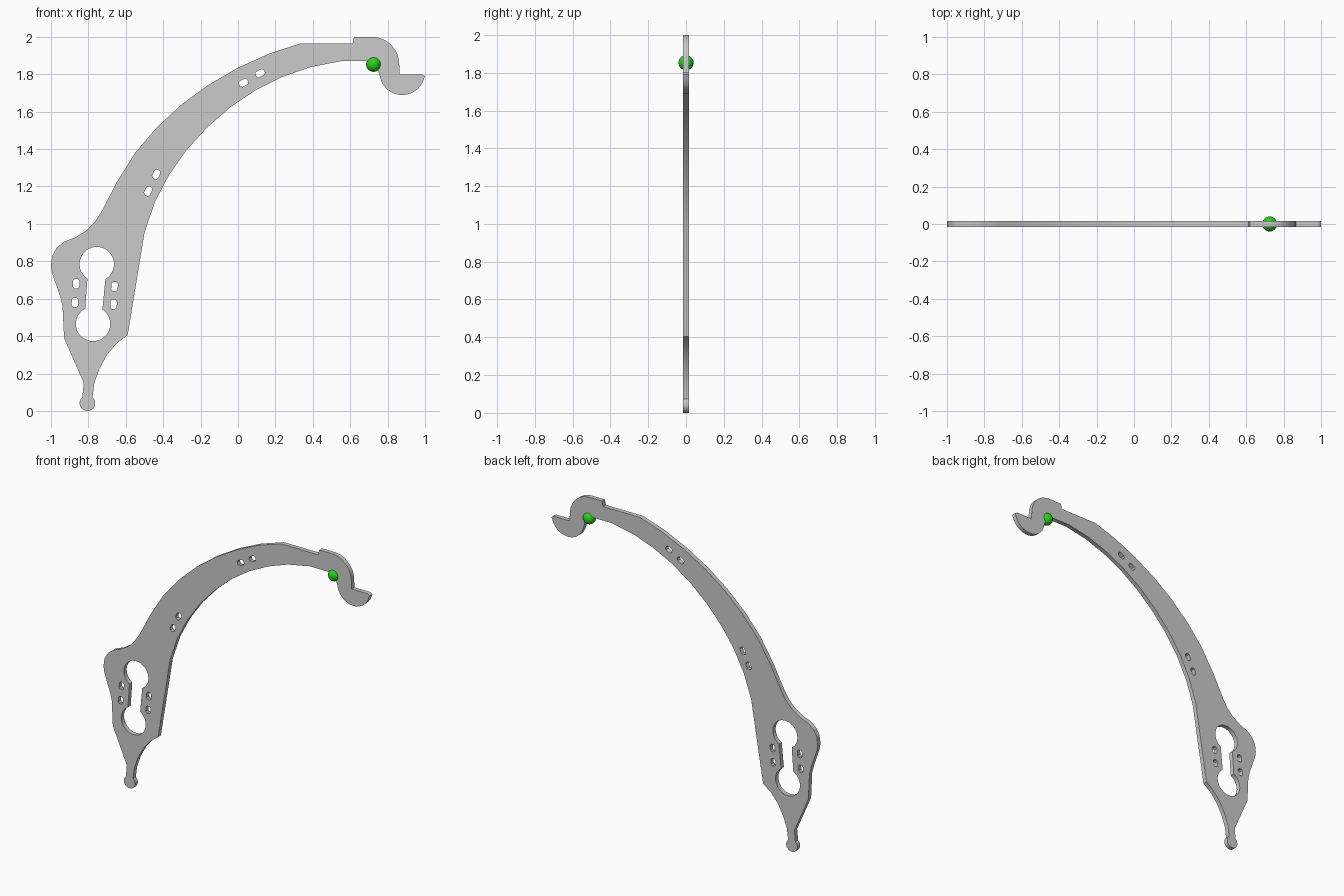
import bpy, bmesh
from math import sin, cos, radians

if "Cube" in bpy.data.objects:
    bpy.data.objects.remove(bpy.data.objects["Cube"])

HALF = 0.015  # half thickness of the plate


def arc(cx, cz, r, a0, a1, n):
    """Points on an arc from angle a0 to a1 in degrees."""
    return [(cx + r * cos(radians(a0 + (a1 - a0) * i / n)),
             cz + r * sin(radians(a0 + (a1 - a0) * i / n))) for i in range(n + 1)]


def slot(cx, cz, angle, length=0.05, width=0.034, c=0.009):
    """Small rectangular hole with clipped corners, long side along angle."""
    l, w = length / 2, width / 2
    pts = [(l, w - c), (l - c, w), (c - l, w), (-l, w - c),
           (-l, c - w), (c - l, -w), (l - c, -w), (l, c - w)]
    s, k = sin(radians(angle)), cos(radians(angle))
    return [(cx + x * k - z * s, cz + x * s + z * k) for x, z in pts]


# Outline, clockwise from the bottom knob
outline = arc(-0.805, 0.042, 0.042, 50, -230, 20)
outline += [(-0.825, 0.15), (-0.93, 0.39), (-0.938, 0.56), (-0.95, 0.61)]
outline += [(-0.995, 0.74), (-1.0, 0.78), (-0.993, 0.83), (-0.97, 0.872),
            (-0.93, 0.905), (-0.87, 0.928), (-0.81, 0.965), (-0.765, 1.012), (-0.73, 1.065)]
# outer edge of the arm
outline += [(-0.65, 1.22), (-0.55, 1.38), (-0.435, 1.515), (-0.30, 1.64),
            (-0.16, 1.742), (0.0, 1.835), (0.165, 1.91), (0.335, 1.965),
            (0.613, 1.965), (0.62, 2.0)]
# hook: outer bend, flat tip, rounded underside
outline += arc(0.715, 1.853, 0.147, 90, 0, 14)
outline += [(0.865, 1.80), (0.985, 1.80), (1.0, 1.79)]
outline += arc(0.878, 1.81, 0.121, -20, -165, 16)
outline += [(0.75, 1.82), (0.738, 1.85), (0.71, 1.87)]
# inner edge of the arm and taper down to the stem
outline += [(0.55, 1.87), (0.385, 1.838), (0.235, 1.785), (0.095, 1.715),
            (-0.04, 1.625), (-0.165, 1.515), (-0.275, 1.395), (-0.37, 1.26),
            (-0.445, 1.115), (-0.5, 0.953), (-0.59, 0.405), (-0.65, 0.36),
            (-0.70, 0.30), (-0.74, 0.227), (-0.768, 0.15)]

# Double-circle opening joined by a slot
opening = arc(-0.755, 0.785, 0.092, -60, 237, 28)
opening += arc(-0.775, 0.465, 0.092, 117, 417, 28)

holes = [opening]
holes += [slot(x, z, a) for x, z, a in (
    (-0.865, 0.68, 86), (-0.872, 0.58, 86), (-0.66, 0.665, 86), (-0.665, 0.57, 86),
    (-0.48, 1.175, 64), (-0.437, 1.265, 64), (0.03, 1.755, 29), (0.118, 1.805, 29))]

# Plate: filled curve with holes, extruded and turned upright
curve = bpy.data.curves.new("curved_plate", 'CURVE')
curve.dimensions = '2D'
curve.fill_mode = 'BOTH'
curve.extrude = HALF
for loop in [outline] + holes:
    sp = curve.splines.new('POLY')
    sp.points.add(len(loop) - 1)
    for p, (x, z) in zip(sp.points, loop):
        p.co = (x, z, 0, 1)
    sp.use_cyclic_u = True
plate = bpy.data.objects.new("curved_plate", curve)
bpy.context.collection.objects.link(plate)
plate.rotation_euler = (radians(90), 0, 0)
bpy.context.view_layer.objects.active = plate
plate.select_set(True)
bpy.ops.object.convert(target='MESH')
plate = bpy.context.object
bpy.ops.object.transform_apply(location=False, rotation=True, scale=False)
bm = bmesh.new()
bm.from_mesh(plate.data)
bmesh.ops.remove_doubles(bm, verts=bm.verts, dist=0.0001)
bmesh.ops.recalc_face_normals(bm, faces=bm.faces)
bm.to_mesh(plate.data)
bm.free()
bpy.ops.object.shade_smooth_by_angle(angle=radians(20))

# Green ball inside the hook
bpy.ops.mesh.primitive_uv_sphere_add(segments=32, ring_count=16, radius=0.04,
                                     location=(0.725, 0, 1.853))
ball = bpy.context.object
ball.name = "green_ball"
bpy.ops.object.shade_smooth()
green = bpy.data.materials.new("green")
green.diffuse_color = (0.02, 0.65, 0.01, 1)
green.use_nodes = True
green.node_tree.nodes["Principled BSDF"].inputs["Base Color"].default_value = green.diffuse_color
ball.data.materials.append(green)
